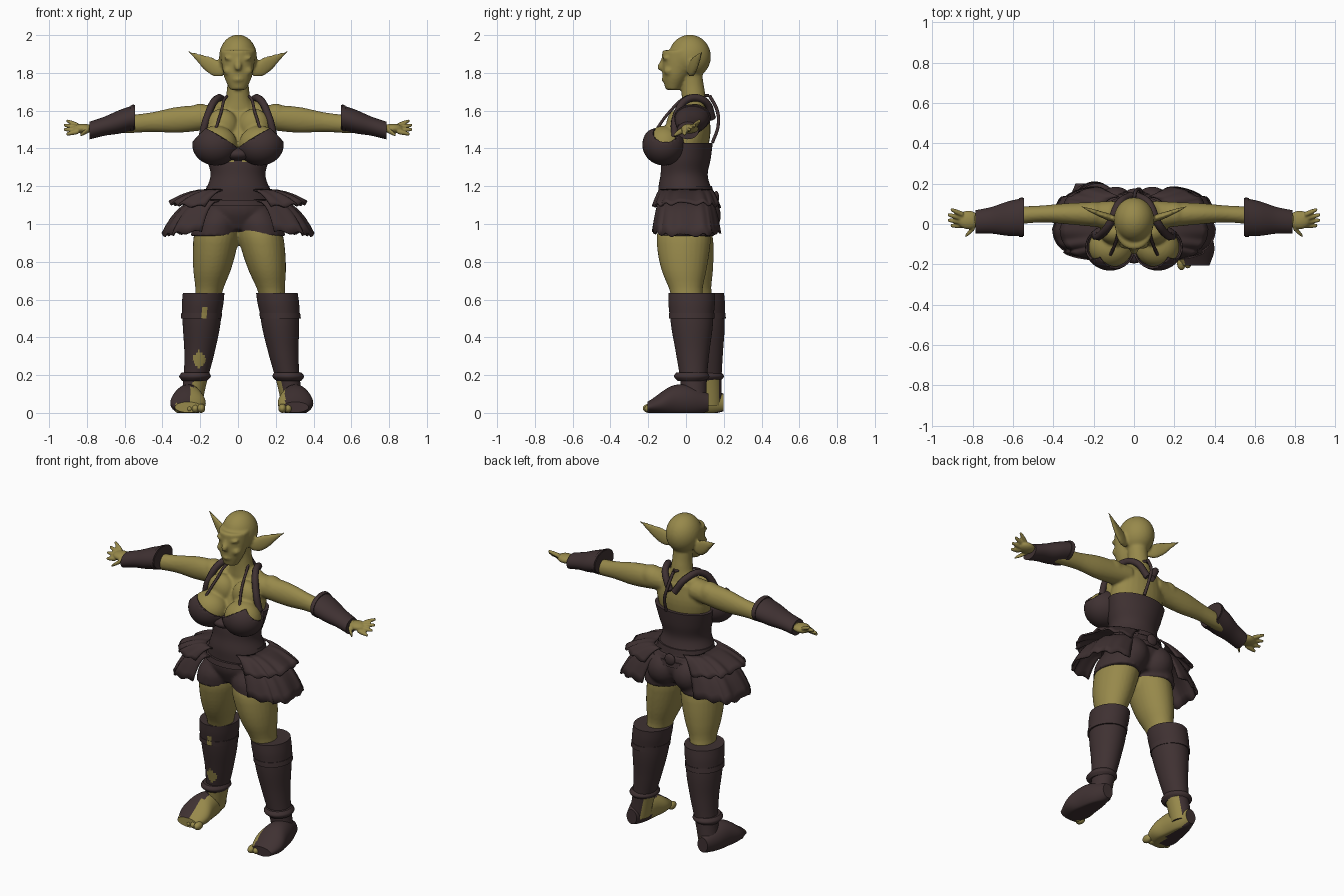
import bpy, bmesh, math
from mathutils import Vector, Matrix

old = bpy.data.objects.get("Cube")
if old:
    bpy.data.objects.remove(old, do_unlink=True)


def make_material(name, color):
    material = bpy.data.materials.new(name)
    material.use_nodes = True
    material.diffuse_color = color
    shader = material.node_tree.nodes["Principled BSDF"]
    shader.inputs["Base Color"].default_value = color
    shader.inputs["Roughness"].default_value = 0.8
    return material


skin = make_material("olive skin", (0.31, 0.25, 0.07, 1))
leather = make_material("dark leather", (0.05, 0.031, 0.032, 1))


def spline(keys, t):
    """Smooth value at t along evenly spaced keys."""
    keys = [keys[0] * 2 - keys[1], *keys, keys[-1] * 2 - keys[-2]]
    spans = len(keys) - 3
    index = min(int(t * spans), spans - 1)
    f = t * spans - index
    a, b, c, d = keys[index:index + 4]
    return b + (c - a) * (f / 2) + (a * 2 - b * 5 + c * 4 - d) * (f * f / 2) + (b * 3 - a - c * 3 + d) * (f ** 3 / 2)


def lerp(start, end, t):
    return start + (end - start) * t


def tube(bm, path, radii, flat=(1, 1), axis="z", sides=28, steps=20, place=None):
    """Closed loft of ellipses along a path; flat is the ratio of the two radii."""
    path = [Vector(point) for point in path]
    loops = []
    for step in range(steps + 1):
        t = step / steps
        centre = spline(path, t)
        if place:
            centre = place(centre)
        radius, ratio = max(spline(radii, t), 0.002), spline(flat, t)
        loop = []
        for k in range(sides):
            angle = math.tau * k / sides
            u, v = radius * math.cos(angle), radius * ratio * math.sin(angle)
            point = centre + Vector({"z": (u, v, 0), "x": (0, u, v), "y": (u, 0, v)}[axis])
            point.z = max(point.z, 0)
            loop.append(bm.verts.new(point))
        loops.append(loop)
    faces = [bm.faces.new((low[k - 1], low[k], high[k], high[k - 1]))
             for low, high in zip(loops, loops[1:]) for k in range(sides)]
    faces += [bm.faces.new(loops[0]), bm.faces.new(loops[-1])]
    bmesh.ops.recalc_face_normals(bm, faces=faces)


def ball(bm, centre, radii, turn=0):
    matrix = Matrix.Translation(centre) @ Matrix.Rotation(turn, 4, "Y") @ Matrix.Diagonal((*radii, 1))
    bmesh.ops.create_uvsphere(bm, u_segments=32, v_segments=20, radius=1, matrix=matrix)


def finish(name, bm, material, voxel=None, thickness=None, bare=None):
    """Turn a bmesh into an object; the bare rule picks faces that show skin."""
    mesh = bpy.data.meshes.new(name)
    bm.to_mesh(mesh)
    bm.free()
    mesh.materials.append(material)
    if bare:
        mesh.materials.append(skin)
    for face in mesh.polygons:
        face.use_smooth = len(face.vertices) < 5
        if bare and bare(face.center, face.normal):
            face.material_index = 1
    obj = bpy.data.objects.new(name, mesh)
    bpy.context.collection.objects.link(obj)
    if voxel:
        fuse = obj.modifiers.new("fuse", "REMESH")
        fuse.mode, fuse.voxel_size, fuse.use_smooth_shade = "VOXEL", voxel, True
        relax = obj.modifiers.new("relax", "SMOOTH")
        relax.factor, relax.iterations = 0.5, 3
    if thickness:
        solid = obj.modifiers.new("thickness", "SOLIDIFY")
        solid.thickness, solid.offset = thickness, 0


def cord(name, points, depth):
    curve = bpy.data.curves.new(name, "CURVE")
    curve.dimensions, curve.bevel_depth, curve.bevel_resolution = "3D", depth, 2
    curve.use_fill_caps = True
    line = curve.splines.new("BEZIER")
    line.bezier_points.add(len(points) - 1)
    for knot, point in zip(line.bezier_points, points):
        knot.co = point
        knot.handle_left_type = knot.handle_right_type = "AUTO"
    curve.materials.append(leather)
    bpy.context.collection.objects.link(bpy.data.objects.new(name, curve))


def mirror(side):
    return lambda point: Vector((side * point.x, point.y, point.z))


def stance(side):
    """The feet splay a little differently, and the right leg stands further back."""
    def place(point):
        low = 1 - min(point.z, 1) ** 2
        back = 0.08 * low if side < 0 else 0
        return Vector((side * point.x + 0.02 * low, point.y + back, point.z))
    return place


SIDES = {"left": 1, "right": -1}

# Fused body: torso, neck, limbs and head
body = bmesh.new()
tube(body, [(0, 0.01, 1), (0, -0.01, 1.3), (0, 0.05, 1.6)],
     [0.14, 0.17, 0.14, 0.13, 0.16, 0.17, 0.14], [0.7, 0.8, 0.7, 0.5])
tube(body, [(0, 0.05, 1.56), (0, 0.03, 1.8)], [0.13, 0.075, 0.058, 0.056], [0.5, 1, 1])
tube(body, [(0, -0.07, 1.71), (0, -0.025, 1.92)], [0.042, 0.074, 0.087, 0.092], [0.9, 0.95, 1.1])
ball(body, (0, 0.02, 1.886), (0.1, 0.112, 0.116))

# Nose and lips
tube(body, [(0, -0.115, 1.885), (0, -0.138, 1.815)], [0.012, 0.014, 0.02, 0.012])
ball(body, (0, -0.113, 1.765), (0.03, 0.016, 0.013))

for side in SIDES.values():
    flip = mirror(side)
    # Brow, cheek, breast, chest and shoulder slope
    ball(body, (side * 0.04, -0.106, 1.875), (0.036, 0.018, 0.012), side * -0.2)
    ball(body, (side * 0.05, -0.09, 1.81), (0.028, 0.028, 0.024))
    ball(body, (side * 0.115, -0.115, 1.42), (0.11, 0.1, 0.1))
    ball(body, (side * 0.085, -0.04, 1.52), (0.085, 0.065, 0.09))
    ball(body, (side * 0.075, 0.055, 1.61), (0.09, 0.045, 0.045), side * 0.4)
    ball(body, (side * 0.2, 0.05, 1.575), (0.065, 0.06, 0.062))
    # Pointed ear
    tube(body, [(0.08, 0.02, 1.81), (0.17, 0.05, 1.85), (0.27, 0.09, 1.92)],
         [0.015, 0.018, 0.015, 0.01, 0.003], [2, 2.8, 2.5, 1], "x", place=flip)
    # Arm
    tube(body, [(0.1, 0.045, 1.57), (0.45, 0.05, 1.54), (0.8, 0.02, 1.505)],
         [0.07, 0.06, 0.052, 0.042, 0.043, 0.04, 0.03], [0.9, 1.3, 1.1, 0.7], "x", place=flip)
    # Leg, ending inside the boot
    tube(body, [(0.1, -0.01, 1.05), (0.147, -0.01, 0.75), (0.2, 0.03, 0.45)],
         [0.09, 0.118, 0.114, 0.098, 0.073, 0.068, 0.06], [1.2, 1.2], place=stance(side))
finish("body", body, skin, voxel=0.0085)

for word, side in SIDES.items():
    flip, step = mirror(side), stance(side)

    # Hand with spread fingers and thumb
    hand = bmesh.new()
    ball(hand, (side * 0.82, 0.02, 1.505), (0.055, 0.046, 0.026))
    for k in range(4):
        base = Vector((0.845, 0.018 * k - 0.008, 1.49 + 0.01 * k))
        reach = Vector((0.085 - 0.014 * abs(k - 1.5), 0.009 * k, 0.014 * (k - 1)))
        tube(hand, [base, base + reach], [0.014, 0.013, 0.008], axis="x", sides=12, place=flip)
    tube(hand, [(0.79, -0.015, 1.5), (0.835, -0.06, 1.47)], [0.016, 0.014, 0.008], axis="x", sides=12, place=flip)
    finish(word + "_hand", hand, skin, voxel=0.005)

    # Flared bracer with a rolled rim
    bracer = bmesh.new()
    cuff, wrist = Vector((0.545, 0.035, 1.565)), Vector((0.785, 0.01, 1.495))
    tube(bracer, [cuff, wrist], [0.094, 0.085, 0.066, 0.058], [0.7, 0.8], "x", place=flip)
    tube(bracer, [lerp(cuff, wrist, 0.02), lerp(cuff, wrist, 0.1)], [0.098, 0.096], [0.72, 0.72],
         "x", steps=2, place=flip)
    finish(word + "_bracer", bracer, leather)

    # Bust cup trimmed to a peak near the outside
    cup = bmesh.new()
    ball(cup, (side * 0.118, -0.117, 1.42), (0.12, 0.11, 0.106))
    for lean in (-0.6, 1):
        bmesh.ops.bisect_plane(cup, geom=cup.verts[:] + cup.edges[:] + cup.faces[:], clear_outer=True,
                               plane_co=(side * 0.17, -0.12, 1.5), plane_no=(side * lean, 0.1, 1))
    finish(word + "_cup", cup, leather, thickness=0.008)

    # Halter cord and shoulder harness
    cord(word + "_halter_cord", [(side * 0.125, -0.17, 1.48), (side * 0.09, -0.09, 1.59),
                                 (side * 0.065, 0, 1.67), (0, 0.12, 1.68)], 0.008)
    cord(word + "_harness", [(side * 0.19, -0.06, 1.46), (side * 0.165, -0.055, 1.56), (side * 0.115, 0.01, 1.66),
                             (side * 0.075, 0.1, 1.65), (side * 0.015, 0.14, 1.56)], 0.02)

    # Boot shaft, open inside the ankle and worn through on the right shin
    boot = bmesh.new()
    tube(boot, [(0.27, 0.045, 0.04), (0.222, 0.035, 0.32), (0.198, 0.028, 0.63)],
         [0.058, 0.064, 0.08, 0.1, 0.106], [1.1, 1.12], sides=60, steps=40, place=step)
    finish(word + "_boot", boot, leather, bare=lambda centre, normal: (
        (side * normal.x < -0.6 and centre.z < 0.18) or
        (side < 0 and normal.y < -0.4 and 0.08 < centre.z < 0.34
         and abs(centre.x + 0.205) < 0.016 + 0.02 * math.sin(centre.z * 50))))

    # Boot cuff, strap and ankle flap
    trim = bmesh.new()
    for low, high, radii in ((0.525, 0.635, [0.105, 0.11, 0.11]), (0.5, 0.53, [0.108, 0.108]),
                             (0.17, 0.215, [0.066, 0.084, 0.072])):
        lean = lambda z: (lerp(0.27, 0.198, z / 0.6), 0.03, z)
        tube(trim, [lean(low), lean(high)], radii, [1.12, 1.12], sides=48, steps=6, place=step)
    finish(word + "_boot_trim", trim, leather, bare=lambda centre, normal: (
        side < 0 and normal.y < -0.4 and 0.5 < centre.z < 0.57 and abs(centre.x + 0.175) < 0.014))

    # Foot wrap, open over the toes and the inner side
    foot = bmesh.new()
    tube(foot, [(0.275, 0.12, 0.055), (0.284, -0.05, 0.065), (0.284, -0.205, 0.03)],
         [0.035, 0.064, 0.08, 0.094, 0.07], [1.3, 1.2, 1.05, 0.65, 0.4], "y", sides=48, place=step)
    finish(word + "_foot", foot, leather, bare=lambda centre, normal: (
        side * centre.x < (0.25 if centre.y < 0 else 0.235)
        or side < 0 and centre.y < -0.08 and centre.z < 0.05 and centre.x > -0.33))
    toes = bmesh.new()
    for k in range(5 if side < 0 else 2):
        size = 0.024 - 0.0015 * k
        ball(toes, step(Vector((0.215 + 0.031 * k, 0.007 * k - 0.195, size))), (size * 0.9, size * 1.4, size))
    finish(word + "_toes", toes, skin)

    # Two tier side skirt with shallow pleats and a ragged hem
    for tier, waist, flare, top, bottom, rag, bow in (("upper", 0.165, 0.36, 1.18, 1.11, -0.02, 0.8),
                                                      ("lower", 0.17, 0.395, 1.125, 0.94, 0.02, 0.55)):
        skirt = bmesh.new()
        rows, count, rings = [], 48, 6
        for k in range(count + 1):
            angle = math.radians(lerp(-72, 74, k / count))
            across, along = math.cos(angle) ** 0.6, math.copysign(abs(math.sin(angle)) ** 0.6, angle)
            row = []
            for ring in range(rings + 1):
                drop = ring / rings
                pleat = 1 + 0.04 * drop * (k % 12 / 12 - 0.5)
                hem = drop * (0.008 * math.sin(k * 0.9) + rag * math.sin(angle) ** 2)
                row.append(skirt.verts.new((side * lerp(waist, flare, drop ** bow) * pleat * across,
                                            lerp(0.14, 0.185, drop) * pleat * along,
                                            lerp(top, bottom, drop ** 1.5) + hem)))
            rows.append(row)
        for here, there in zip(rows, rows[1:]):
            for j in range(rings):
                skirt.faces.new((here[j], there[j], there[j + 1], here[j + 1]))
        finish(f"{word}_{tier}_skirt", skirt, leather, thickness=0.01)

# Bodice with small lacing gaps under the bust, and the bridge between the cups
bodice = bmesh.new()
tube(bodice, [(0, 0.005, 1.1), (0, -0.01, 1.26), (0, 0.02, 1.43)],
     [0.195, 0.17, 0.145, 0.165, 0.184], [0.77, 0.86, 0.66], sides=48)
ball(bodice, (0, -0.135, 1.37), (0.07, 0.06, 0.034))
finish("bodice", bodice, leather, bare=lambda centre, normal: (
    normal.y < -0.5 and 1.325 < centre.z < 1.35 and 0.025 < abs(centre.x) < 0.065))

# Shorts fused from hips, seat and leg openings
shorts = bmesh.new()
tube(shorts, [(0, 0.005, 0.97), (0, 0.005, 1.16)], [0.14, 0.19, 0.18], [0.8, 0.8])
for side in SIDES.values():
    ball(shorts, (side * 0.09, 0.07, 1.045), (0.105, 0.115, 0.11))
    tube(shorts, [(0.126, 0, 0.935), (0.1, 0, 1.08)], [0.126, 0.12, 0.09], [1.2, 1.3], place=mirror(side))
finish("shorts", shorts, leather, voxel=0.01)

# Hip belts with a back buckle, and the loose back cord
belts = bmesh.new()
for height, radius in ((1.185, 0.172), (1.11, 0.2)):
    tube(belts, [(0, 0, height - 0.016), (0, 0, height + 0.016)], [radius, radius - 0.006], [0.83, 0.83], steps=2)
ball(belts, (0, 0.16, 1.14), (0.035, 0.015, 0.035))
finish("hip_belts", belts, leather)
cord("back_cord", [(0, 0.125, 1.68), (0.01, 0.165, 1.6), (0.03, 0.17, 1.52), (0.04, 0.14, 1.43)], 0.009)
